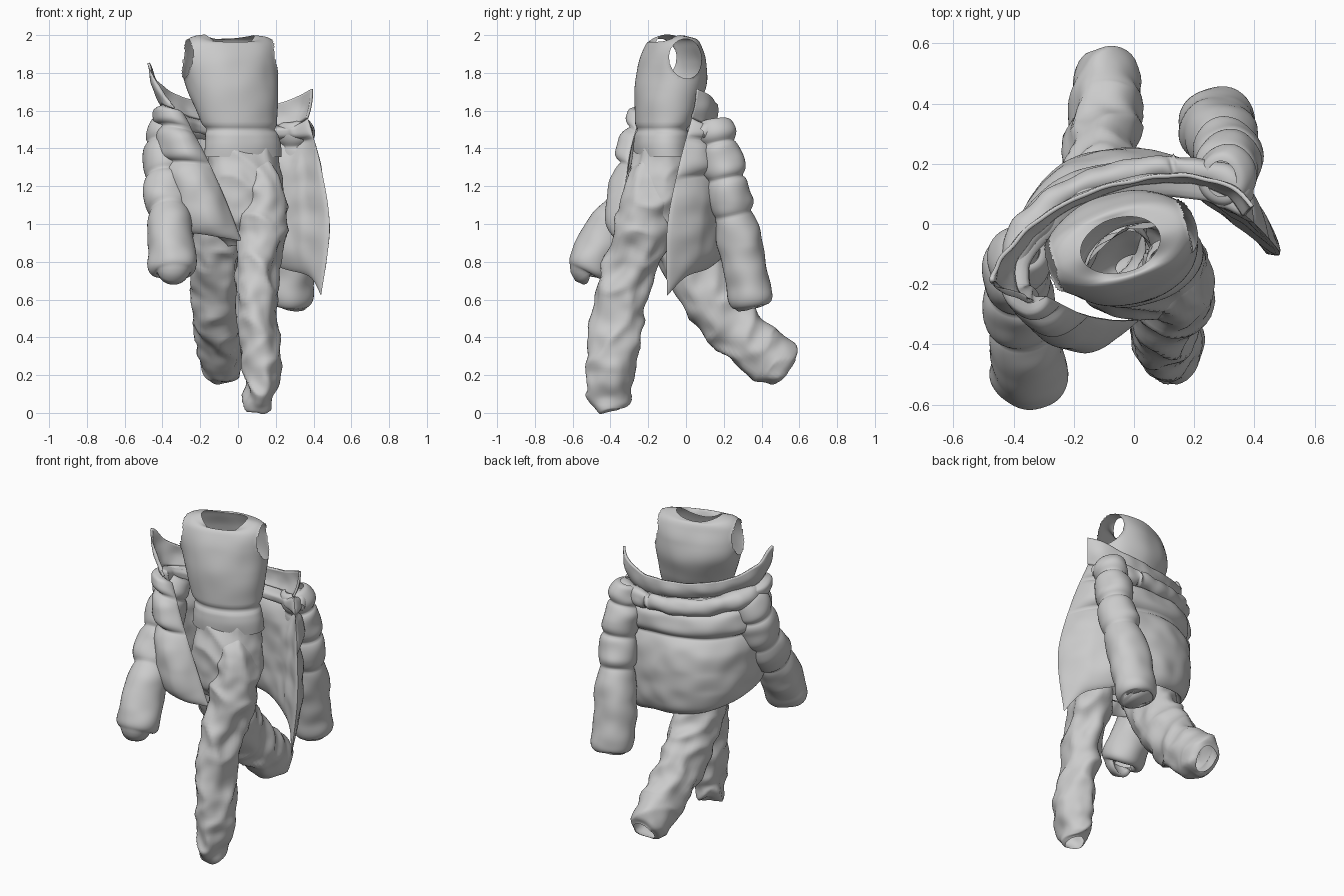
import bpy, bmesh, math
from mathutils import Vector, noise

if "Cube" in bpy.data.objects:
    bpy.data.objects.remove(bpy.data.objects["Cube"])


def spline(pts, n):
    """Sample n+1 points of a Catmull-Rom curve through tuples of any length."""
    out = []
    last = len(pts) - 1
    for k in range(n + 1):
        t = k / n * last
        i = min(int(t), last - 1)
        f = t - i
        q = [pts[max(0, min(last, i + o))] for o in (-1, 0, 1, 2)]
        out.append([0.5 * (2 * b + (c - a) * f + (2 * a - 5 * b + 4 * c - d) * f * f
                           + (3 * b - a - 3 * c + d) * f ** 3) for a, b, c, d in zip(*q)])
    return out


def grid(name, rows, closed, offset=None, flip=False, thick=0):
    """Skin rows of points; offset(u, v, co) pushes along the normal."""
    bm = bmesh.new()
    vs = [[bm.verts.new(p) for p in r] for r in rows]
    n, m = len(rows[0]), len(rows)
    for j in range(m - 1):
        for i in range(n if closed else n - 1):
            k = (i + 1) % n
            f = [vs[j][i], vs[j][k], vs[j + 1][k], vs[j + 1][i]]
            bm.faces.new(f[::-1] if flip else f)
    bm.normal_update()
    if offset:
        moved = [(v, v.co + v.normal * offset(i / (n - 1), j / (m - 1), v.co))
                 for j, r in enumerate(vs) for i, v in enumerate(r)]
        for v, co in moved:
            v.co = co
    me = bpy.data.meshes.new(name)
    bm.to_mesh(me)
    bm.free()
    me.shade_smooth()
    ob = bpy.data.objects.new(name, me)
    bpy.context.collection.objects.link(ob)
    if thick:
        mod = ob.modifiers.new("thickness", 'SOLIDIFY')
        mod.thickness = thick
        mod.offset = -1
    return ob


def puff(seams, amp, fade=False):
    """Quilted bulges between seam positions; fade keeps the side edges flat."""
    def f(u, v, co):
        side = min(1, min(u, 1 - u) / .12) ** .7 if fade else 1
        for a, b in zip(seams, seams[1:]):
            if a <= v <= b:
                s = abs(2 * (v - a) / (b - a) - 1)
                return side * (amp + 0.014 * noise.noise(co * 9)) * (1 - s ** 4)
        return 0
    return f


def folds(amp):
    """Diagonal cloth folds."""
    def f(u, v, co):
        p = Vector((co.x * 6 + co.z * 3, co.y * 6 - co.z * 2, co.z * 5))
        return amp * (.6 - 2.4 * abs(noise.noise(p))) + amp * 0.5 * noise.noise(co * 13)
    return f


def tube(name, stations, offset, n=110, sides=40):
    """Stations are x, y, z, side radius, depth radius."""
    st = spline(stations, n)
    rows = []
    for k, s in enumerate(st):
        d = (Vector(st[min(k + 1, n)][:3]) - Vector(st[max(k - 1, 0)][:3])).normalized()
        a = Vector((1, 0, 0))
        a = (a - d * a.dot(d)).normalized()
        b = d.cross(a)
        rows.append([Vector(s[:3]) + a * s[3] * math.cos(t) + b * s[4] * math.sin(t)
                     for t in (2 * math.pi * i / sides for i in range(sides))])
    return grid(name, rows, True, offset)


def ovals(stations, n, sides, yaw):
    """Horizontal oval rows from z, cx, cy, half width, half depth."""
    rows = []
    c, s = math.cos(yaw), math.sin(yaw)
    for z, cx, cy, w, d in spline(stations, n):
        rows.append([Vector((cx + c * w * math.cos(t) - s * d * math.sin(t),
                             cy + s * w * math.cos(t) + c * d * math.sin(t), z))
                     for t in (2 * math.pi * i / sides for i in range(sides))])
    return rows


# Tank top: yawed oval loft with a scooped neck
yaw = math.radians(17)
rows = ovals([(1.355, .025, -.13, .21, .135), (1.42, .025, -.13, .207, .138), (1.5, .015, -.125, .2, .138),
              (1.62, -.01, -.1, .225, .165), (1.75, -.035, -.08, .252, .182), (1.86, -.045, -.072, .268, .165),
              (1.94, -.045, -.068, .262, .135), (1.985, -.045, -.065, .215, .11), (2.0, -.045, -.07, .135, .09)],
             64, 96, yaw)
for j, r in enumerate(rows):
    for p in r:
        fy = -(p.y + .07 - (p.x + .05) * math.tan(yaw)) / .1
        p.z -= (.08 if fy > 0 else .025) * min(1, fy * fy) * max(0, (j - 48) / 16) ** 2
tank = grid("tank_top", rows, True, lambda u, v, c: .008 * noise.noise(c * 7) - .014 * math.exp(-((c.z - 1.5) / .016) ** 2))

# Armholes: snap inner vertices to the oval rim, then remove the enclosed faces
bm = bmesh.new()
bm.from_mesh(tank.data)
inside = set()
for v in bm.verts:
    dx, dy = v.co.x + .045, v.co.y + .07
    ly, lz = -math.sin(yaw) * dx + math.cos(yaw) * dy, v.co.z - 1.875
    q = math.hypot(ly / .09, lz / .105)
    if q < 1:
        inside.add(v)
        if q > .6:
            shift = ly * (1 / q - 1)
            v.co += Vector((-math.sin(yaw) * shift, math.cos(yaw) * shift, lz * (1 / q - 1)))
bmesh.ops.delete(bm, geom=[f for f in bm.faces if all(v in inside for v in f.verts)], context='FACES')
bm.to_mesh(tank.data)
bm.free()

# Trousers: seat and two striding legs
grid("trouser_seat", ovals([(.88, .0, -.14, .06, .04), (.96, .02, -.15, .16, .12), (1.1, .035, -.16, .205, .155),
                            (1.25, .035, -.155, .2, .15), (1.4, .03, -.135, .19, .125)], 50, 80, yaw),
     True, folds(.014))
tube("front_trouser_leg", [(.1, -.13, 1.36, .05, .06), (.125, -.165, 1.25, .09, .12), (.135, -.2, 1.1, .12, .14),
                           (.125, -.235, .95, .128, .145), (.105, -.3, .75, .108, .14), (.1, -.355, .55, .1, .133),
                           (.12, -.385, .35, .1, .13), (.125, -.4, .17, .09, .122), (.105, -.405, .06, .075, .105),
                           (.1, -.4, .015, .05, .06)], folds(.024))
tube("back_trouser_leg", [(-.05, -.13, 1.25, .11, .11), (-.09, -.07, 1.02, .13, .15), (-.115, .01, .83, .13, .155),
                          (-.115, .11, .65, .13, .155), (-.105, .235, .48, .124, .15), (-.095, .37, .345, .115, .142),
                          (-.09, .46, .28, .105, .135), (-.085, .515, .235, .09, .115), (-.085, .535, .22, .06, .08)],
     folds(.018))

# Jacket: open shell from left front edge round the back to right front edge
hem = [(.02, -.32, .91), (-.1, -.38, .93), (-.24, -.36, .95), (-.33, -.22, .93), (-.33, -.02, .9), (-.23, .14, .86),
       (-.06, .2, .83), (.1, .18, .81), (.25, .11, .76), (.38, .0, .72), (.44, -.1, .62)]
middle = [(-.07, -.32, 1.14), (-.17, -.375, 1.15), (-.28, -.34, 1.15), (-.36, -.2, 1.15), (-.34, 0, 1.13),
          (-.23, .15, 1.11), (-.06, .21, 1.1), (.1, .19, 1.08), (.26, .13, 1.05), (.39, .03, 1.02), (.485, -.1, .98)]
chest = [(-.17, -.3, 1.36), (-.25, -.335, 1.37), (-.34, -.3, 1.38), (-.4, -.18, 1.38), (-.35, -.01, 1.37),
         (-.23, .11, 1.36), (-.07, .165, 1.35), (.09, .17, 1.34), (.25, .14, 1.32), (.37, .07, 1.31), (.44, -.04, 1.3)]
top = [(-.29, -.24, 1.58), (-.34, -.26, 1.61), (-.4, -.22, 1.63), (-.4, -.12, 1.61), (-.31, -.01, 1.58),
       (-.2, .07, 1.55), (-.06, .12, 1.53), (.08, .145, 1.52), (.22, .14, 1.52), (.32, .1, 1.53), (.37, .03, 1.56)]
levels = [spline(r, 90) for r in (hem, middle, chest, top)]
columns = [spline(c, 70) for c in zip(*levels)]
shell = [list(r) for r in zip(*columns)]
grid("jacket_body", shell, False, puff([0, .6, .84, 1], .042, True), True)
# Padded lining sharing the shell's outline, bulging inward
grid("jacket_lining", shell, False, puff([0, .84, 1], .055, True))

# Collar: stands up from the neckline and flares into two points
rim = [(-.4, -.22, 1.68), (-.48, -.19, 1.85), (-.43, -.09, 1.75), (-.32, .02, 1.68), (-.2, .09, 1.65), (-.05, .14, 1.63),
       (.1, .165, 1.63), (.22, .16, 1.64), (.33, .13, 1.68), (.395, .06, 1.715)]
base, edge = spline(top[1:], 80), spline(rim, 80)
grid("jacket_collar", [[Vector(a).lerp(Vector(b), k / 14) for a, b in zip(base, edge)] for k in range(15)],
     False, lambda u, v, c: .012 * math.sin(math.pi * v) + .008 * noise.noise(c * 12), True, .014)

# Padded roll across the shoulders, below the collar
tube("shoulder_roll", [(-.39, -.2, 1.57, .02, .03), (-.39, -.1, 1.55, .055, .06), (-.31, .025, 1.53, .055, .06),
                       (-.17, .12, 1.5, .045, .055), (0, .175, 1.49, .04, .05), (.18, .185, 1.49, .04, .05),
                       (.32, .14, 1.5, .05, .055), (.385, .08, 1.48, .02, .03)],
     lambda u, v, c: .016 * noise.noise(c * 10))

# Sleeves: quilted tubes swinging in opposite directions
quilt = puff([0, .18, .36, .55, .97, 1], .024)
tube("forward_sleeve", [(-.36, -.08, 1.55, .05, .06), (-.385, -.12, 1.46, .085, .1), (-.39, -.17, 1.32, .09, .105),
                        (-.385, -.25, 1.18, .095, .105), (-.365, -.35, 1.05, .098, .1), (-.355, -.44, .91, .1, .1),
                        (-.345, -.512, .775, .1, .095), (-.344, -.52, .755, .07, .065)], quilt)
tube("backward_sleeve", [(.29, .15, 1.55, .05, .06), (.305, .165, 1.46, .075, .08), (.315, .195, 1.32, .085, .085),
                         (.315, .225, 1.17, .09, .09), (.305, .255, 1.03, .095, .095), (.285, .3, .85, .1, .095),
                         (.27, .345, .61, .1, .09), (.268, .35, .585, .07, .065)], quilt)
